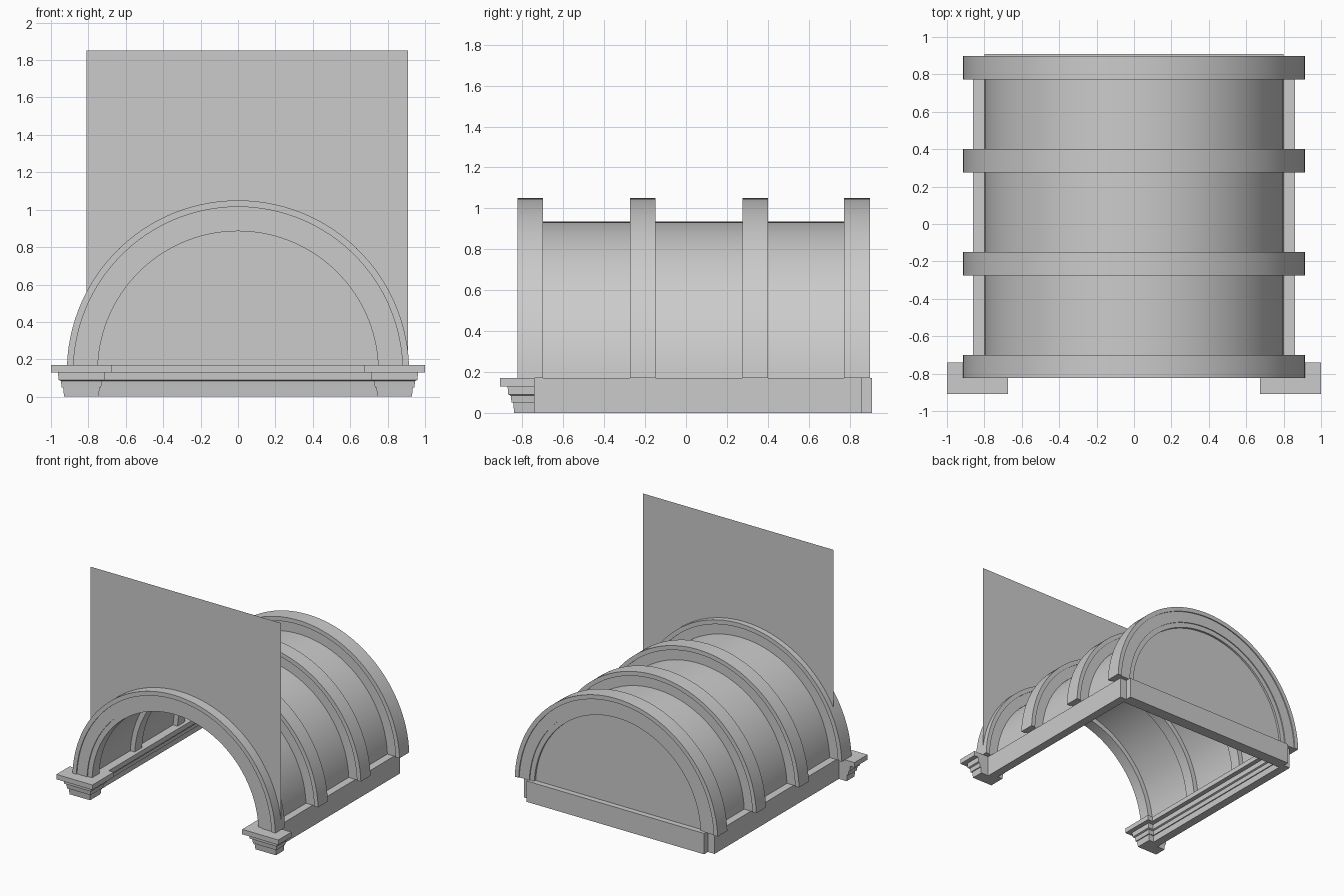
import bpy, bmesh, math

if "Cube" in bpy.data.objects:
    bpy.data.objects.remove(bpy.data.objects["Cube"])

CZ, SPRING, SEG = 0.135, 0.17, 56   # arch centre height, springing height, arc steps


def finish(name, bm, smooth=False, solid=True):
    if solid:
        bmesh.ops.recalc_face_normals(bm, faces=bm.faces)
    me = bpy.data.meshes.new(name)
    bm.to_mesh(me)
    bm.free()
    ob = bpy.data.objects.new(name, me)
    bpy.context.collection.objects.link(ob)
    if smooth:
        bpy.ops.object.select_all(action='DESELECT')
        ob.select_set(True)
        bpy.context.view_layer.objects.active = ob
        bpy.ops.object.shade_smooth_by_angle(angle=math.radians(30))
    return ob


def arc_point(r, t):
    """Point (x, z) at fraction t of an arch that ends at the springing height."""
    a0 = math.asin((SPRING - CZ) / r)
    a = a0 + (math.pi - 2 * a0) * t
    return r * math.cos(a), CZ + r * math.sin(a)


def loft(bm, rings):
    """Join closed point rings in order and cap both ends."""
    vs = [[bm.verts.new(p) for p in ring] for ring in rings]
    n = len(vs[0])
    for a, b in zip(vs, vs[1:]):
        for i in range(n):
            j = (i + 1) % n
            bm.faces.new((a[i], a[j], b[j], b[i]))
    bm.faces.new(vs[0])
    bm.faces.new(vs[-1])


def arch(name, profile):
    """Sweep a closed (radius, y) profile along the arch."""
    bm = bmesh.new()
    rings = []
    for i in range(SEG + 1):
        ring = []
        for r, y in profile:
            x, z = arc_point(r, i / SEG)
            ring.append((x, y, z))
        rings.append(ring)
    loft(bm, rings)
    return finish(name, bm, smooth=True)


# Four stepped ribs
half = [(0.75, 0.046), (0.79, 0.046), (0.79, 0.054), (0.88, 0.054), (0.88, 0.0625), (0.915, 0.0625)]
for k, yc in enumerate((-0.762, -0.212, 0.338, 0.836)):
    prof = [(r, yc + h) for r, h in half] + [(r, yc - h) for r, h in reversed(half)]
    arch(f"rib_{k + 1}", prof)

# Vault shell between the ribs
arch("vault_shell", [(0.79, -0.76), (0.80, -0.76), (0.80, 0.86), (0.79, 0.86)])


def footprint(d):
    """U-shaped plan; d is how far the moulding projects."""
    right = [(0.80, 0.91), (0.80, 0.86), (0.86, 0.86), (0.86, -0.74),
             (0.935 + d, -0.74), (0.935 + d, -0.845 - d), (0.74 - d, -0.845 - d),
             (0.74 - d, -0.70 + d), (0.785 - d, -0.70 + d), (0.785 - d, 0.81 - d)]
    return right + [(-x, y) for x, y in reversed(right)]


# Moulded impost band running round three sides, with front capitals
steps = [(0, -0.005), (0.05, 0), (0.05, 0.008), (0.085, 0.012), (0.09, 0.025),
         (0.13, 0.027), (0.13, 0.065), (0.17, 0.065)]
bm = bmesh.new()
loft(bm, [[(x, y, z) for x, y in footprint(d)] for z, d in steps])
finish("impost_band", bm)

# Back lunette wall filling the rear arch
bm = bmesh.new()
loft(bm, [[(x, y, z) for x, z in (arc_point(0.77, i / SEG) for i in range(SEG + 1))]
          for y in (0.85, 0.865)])
finish("back_lunette", bm)

# Thin spandrel wall rising above the front arch
R, LEFT, RIGHT, TOP, YW = 0.85, -0.81, 0.91, 1.85, -0.745
pts = [p for p in (arc_point(R, i / SEG) for i in range(SEG + 1)) if p[0] > LEFT]
pts.append((LEFT, CZ + math.sqrt(R * R - LEFT * LEFT)))
bm = bmesh.new()
low = [bm.verts.new((x, YW, z)) for x, z in pts]
high = [bm.verts.new((x, YW, TOP)) for x, z in pts]
for i in range(len(pts) - 1):
    bm.faces.new((low[i], high[i], high[i + 1], low[i + 1]))
edge = [bm.verts.new((RIGHT, YW, z)) for z in (SPRING, TOP)]
bm.faces.new((low[0], edge[0], edge[1], high[0]))
bmesh.ops.recalc_face_normals(bm, faces=bm.faces)
finish("spandrel_wall", bm, solid=False)
